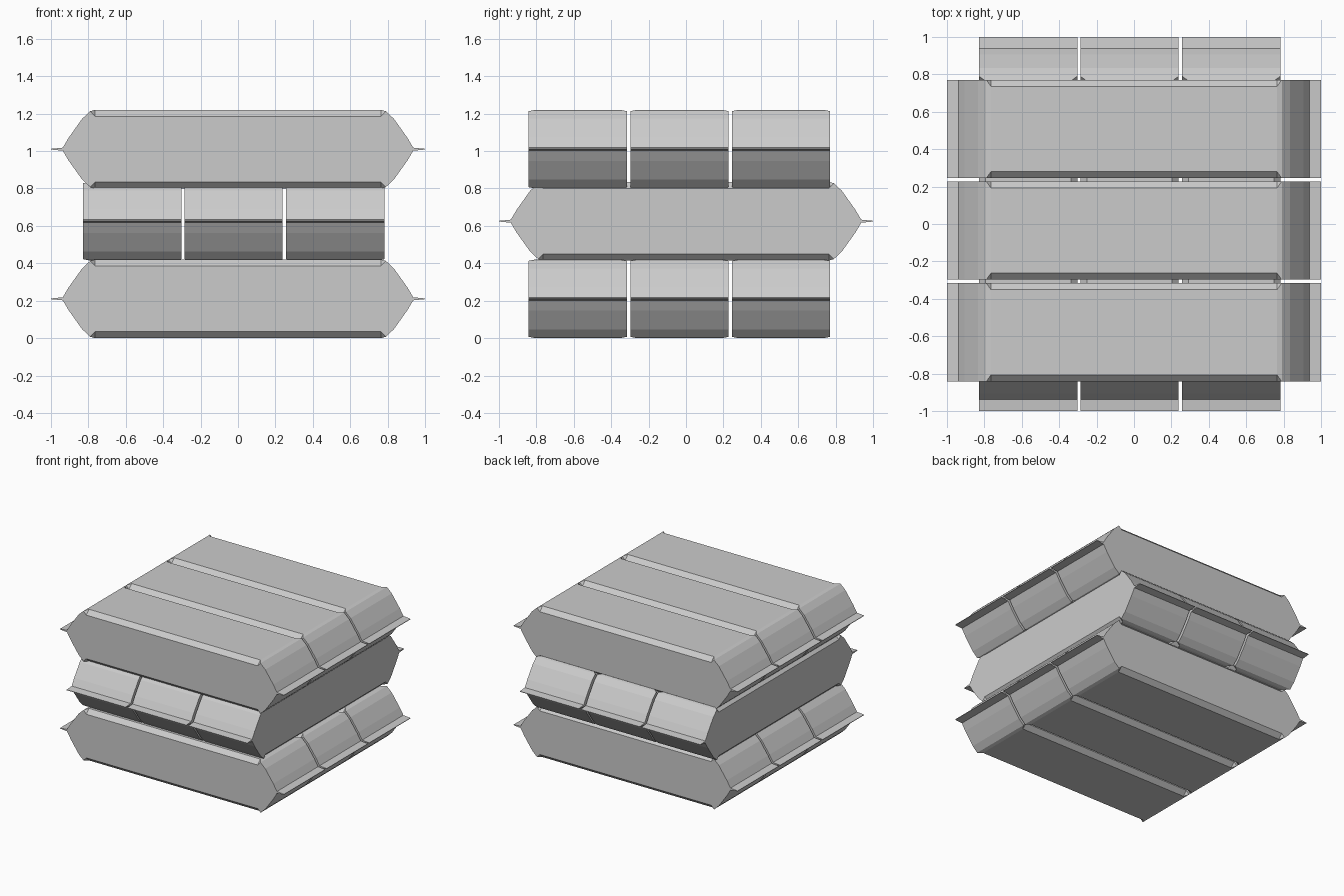
import bpy, bmesh
from itertools import product
from math import pi

if "Cube" in bpy.data.objects:
    bpy.data.objects.remove(bpy.data.objects["Cube"])

W, INNER = 0.263, 0.228            # half width of a sack, and of its flat top
H, LIP = 0.21, 0.176               # half height, and start of the long chamfer
# half end profile (x, z): sewn fin tip, fin root, bulging end
END = [(1.0, 0.002), (0.937, 0.008), (0.905, 0.062), (0.833, 0.163), (0.79, 0.203)]
FLAT = 0.765


def octant_faces():
    faces = []
    # fin and end slope strips
    for (x0, z0), (x1, z1) in zip(END, END[1:]):
        faces.append([(x0, 0, z0), (x0, W, z0), (x1, W, z1), (x1, 0, z1)])
    xe, ze = END[-1]
    faces.append([(xe, 0, ze), (xe, W, ze), (FLAT, INNER, H), (FLAT, 0, H)])
    # thin edge of the fin
    faces.append([(1, 0, 0), (1, W, 0), (1, W, END[0][1]), (1, 0, END[0][1])])
    # flat top, long chamfer and its corner
    faces.append([(0, 0, H), (FLAT, 0, H), (FLAT, INNER, H), (0, INNER, H)])
    faces.append([(0, INNER, H), (FLAT, INNER, H), (FLAT, W, LIP), (0, W, LIP)])
    faces.append([(FLAT, INNER, H), (xe, W, ze), (FLAT, W, LIP)])
    # flat long side
    faces.append([(0, W, 0), (1, W, 0)] + [(x, W, z) for x, z in END]
                 + [(FLAT, W, LIP), (0, W, LIP)])
    return faces


def sack_mesh():
    bm = bmesh.new()
    for sx, sy, sz in product((1, -1), repeat=3):
        for f in octant_faces():
            bm.faces.new([bm.verts.new((x * sx, y * sy, z * sz)) for x, y, z in f])
    bmesh.ops.remove_doubles(bm, verts=bm.verts, dist=0.0005)
    bmesh.ops.recalc_face_normals(bm, faces=bm.faces)
    # join the mirrored flat pieces
    bmesh.ops.dissolve_limit(bm, angle_limit=0.01, verts=bm.verts, edges=bm.edges)
    mesh = bpy.data.meshes.new("sack")
    bm.to_mesh(mesh)
    bm.free()
    return mesh


sack = sack_mesh()


def layer(name, z, offsets, crosswise):
    for i, d in enumerate(offsets):
        ob = bpy.data.objects.new(f"{name}_sack_{i + 1}", sack)
        ob.location = (d, 0, z) if crosswise else (0, d, z)
        ob.rotation_euler.z = pi / 2 if crosswise else 0
        bpy.context.collection.objects.link(ob)


# three layers, the middle one turned a quarter
layer("bottom", 0.21, (-0.579, -0.035, 0.508), False)
layer("middle", 0.625, (-0.566, -0.024, 0.52), True)
layer("top", 1.01, (-0.579, -0.035, 0.508), False)
